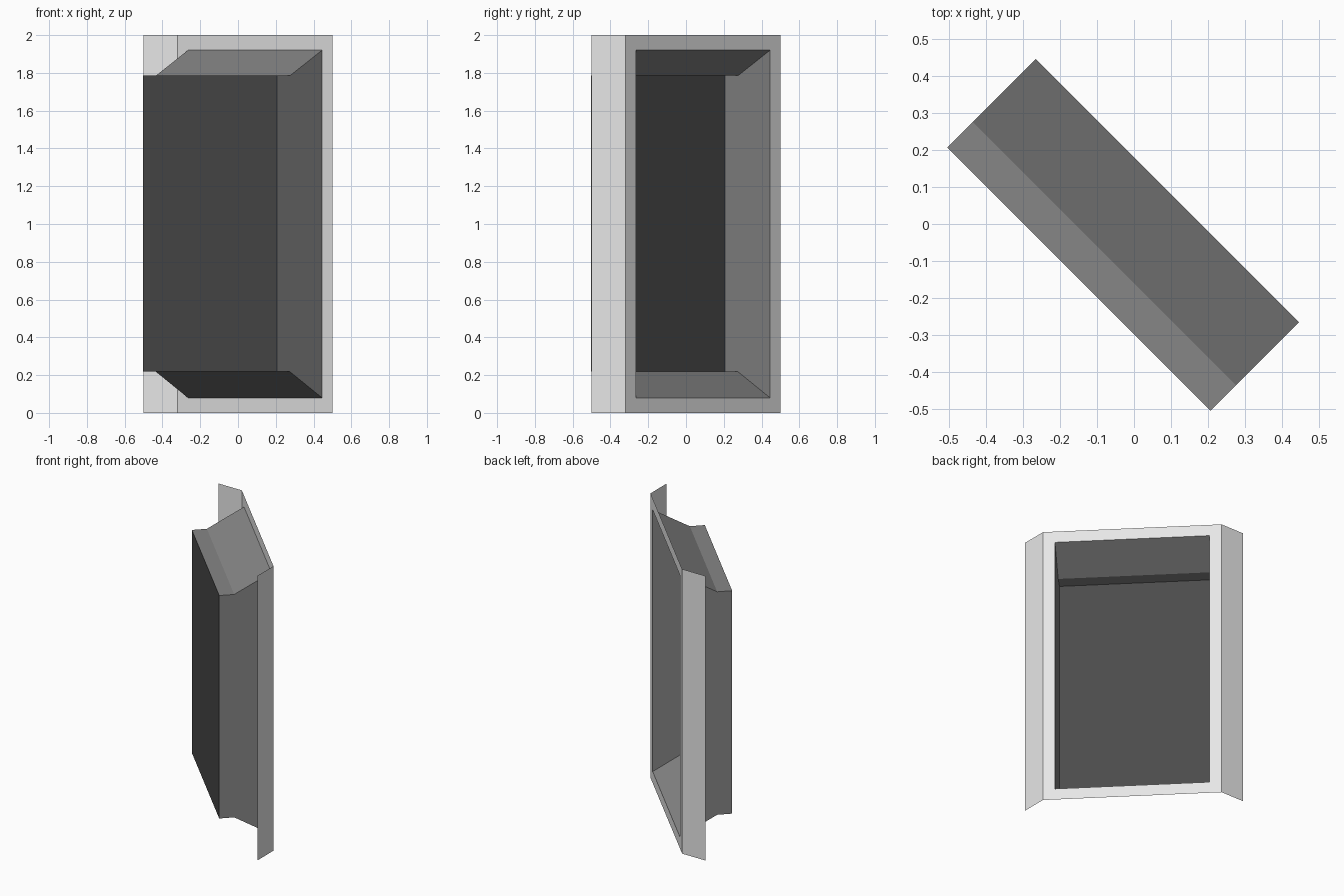
import bpy
import bmesh

cube = bpy.data.objects.get("Cube")
if cube:
    bpy.data.objects.remove(cube, do_unlink=True)


def material(name, value):
    mat = bpy.data.materials.new(name)
    colour = (value, value, value, 1)
    mat.diffuse_color = colour
    mat.use_nodes = True
    mat.node_tree.nodes["Principled BSDF"].inputs["Base Color"].default_value = colour
    return mat


light_grey = material("light grey", 0.8)
mid_grey = material("mid grey", 0.237)
dark_grey = material("dark grey", 0.07)


def rect(bm, depth, half, low, high):
    """Upright rectangle across the diagonal, where x + y = depth."""
    corners = ((-half, low), (half, low), (half, high), (-half, high))
    return [bm.verts.new(((depth + t) / 2, (depth - t) / 2, z)) for t, z in corners]


def bridge(bm, a, b):
    for i in range(4):
        j = (i + 1) % 4
        bm.faces.new((a[i], a[j], b[j], b[i]))


def finish(bm, name, mat):
    mesh = bpy.data.meshes.new(name)
    bm.to_mesh(mesh)
    bm.free()
    mesh.materials.append(mat)
    obj = bpy.data.objects.new(name, mesh)
    bpy.context.collection.objects.link(obj)
    return obj


OPENING, CREASE, PANEL = 0.18, -0.16, -0.297
HALF, FRAME_HALF = 0.71, 0.82

# Thin frame around the opening
bm = bmesh.new()
outer = rect(bm, OPENING, FRAME_HALF, 0, 2)
inner = rect(bm, OPENING, HALF, 0.08, 1.92)
bridge(bm, inner, outer)
finish(bm, "opening_frame", light_grey)

# Recess walls: sloped top and bottom, then a short level neck
bm = bmesh.new()
rings = [rect(bm, PANEL, HALF, 0.218, 1.785),
         rect(bm, CREASE, HALF, 0.218, 1.785),
         rect(bm, OPENING, HALF, 0.08, 1.92)]
for a, b in zip(rings, rings[1:]):
    bridge(bm, a, b)
finish(bm, "recess_walls", mid_grey)

# Dark panel closing the recess
bm = bmesh.new()
bm.faces.new(rect(bm, PANEL, HALF, 0.218, 1.785))
finish(bm, "end_panel", dark_grey)


# Wall flanges folded off both upright edges of the frame
def flange(name, start, end):
    bm = bmesh.new()
    path = ((start, 0), (end, 0), (end, 2), (start, 2))
    bm.faces.new([bm.verts.new((*p, z)) for p, z in path])
    finish(bm, name, light_grey)


flange("left_flange", (0.5, -0.5), (0.5, -0.32))
flange("right_flange", (-0.5, 0.5), (-0.32, 0.5))
